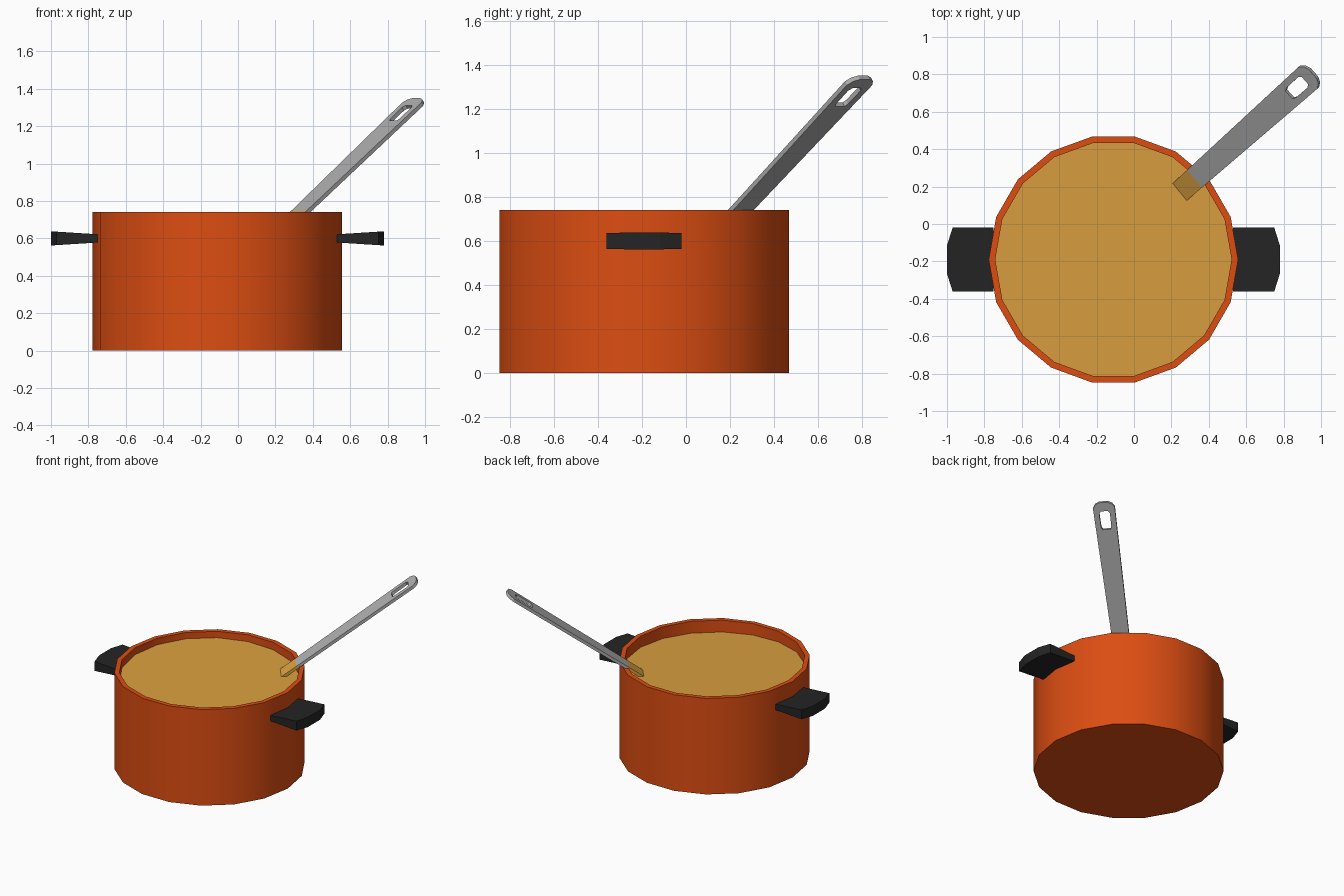
import bpy, bmesh, math
from mathutils import Vector, Matrix

if "Cube" in bpy.data.objects:
    bpy.data.objects.remove(bpy.data.objects["Cube"])

CX, CY, SIDES = -0.11, -0.19, 18


def material(name, rgb):
    m = bpy.data.materials.new(name)
    m.diffuse_color = (*rgb, 1)
    m.use_nodes = True
    m.node_tree.nodes["Principled BSDF"].inputs["Base Color"].default_value = m.diffuse_color
    return m


ORANGE = material("orange_enamel", (0.72, 0.075, 0.006))
SOUP = material("soup_yellow", (0.70, 0.35, 0.05))
BLACK = material("handle_black", (0.018, 0.018, 0.018))
STEEL = material("spoon_grey", (0.42, 0.42, 0.42))


def finish(bm, name, mat, smooth=False):
    bmesh.ops.recalc_face_normals(bm, faces=bm.faces)
    if smooth:
        for f in bm.faces:
            f.smooth = True
        for e in bm.edges:
            e.smooth = len(e.link_faces) == 2 and e.calc_face_angle() < math.radians(30)
    me = bpy.data.meshes.new(name)
    bm.to_mesh(me)
    bm.free()
    me.materials.append(mat)
    ob = bpy.data.objects.new(name, me)
    bpy.context.collection.objects.link(ob)
    return ob


def ring(bm, r, z):
    out = []
    for i in range(SIDES):
        a = math.tau * i / SIDES
        out.append(bm.verts.new((CX + r * math.cos(a), CY + r * math.sin(a), z)))
    return out


# pot: hollow 18-sided cup
bm = bmesh.new()
rings = [ring(bm, r, z) for r, z in ((0.667, 0), (0.667, 0.74), (0.632, 0.74), (0.632, 0.04))]
for a, b in zip(rings, rings[1:]):
    for i in range(SIDES):
        j = (i + 1) % SIDES
        bm.faces.new((a[i], a[j], b[j], b[i]))
bm.faces.new(rings[0])
bm.faces.new(rings[-1])
finish(bm, "pot", ORANGE, True)

# soup: slightly tilted surface
bm = bmesh.new()
surface = ring(bm, 0.634, 0.67)
for v in surface:
    v.co.z += 0.022 * ((v.co.y - CY) - (v.co.x - CX)) / 0.9
bm.faces.new(surface)
finish(bm, "soup", SOUP)

# side handles: slabs that thicken outwards, with a bowed outer edge
PLAN = [(0.64, -0.17), (0.86, -0.17), (0.89, -0.075), (0.89, 0.075), (0.86, 0.17), (0.64, 0.17)]
for name, s in (("right_handle", 1), ("left_handle", -1)):
    bm = bmesh.new()
    layers = []
    for k in (-1, 1):
        layers.append([bm.verts.new((CX + s * x, CY + y,
                                     0.6 + k * (0.022 + 0.016 * (x - 0.64) / 0.25)))
                       for x, y in PLAN])
    lo, hi = layers
    bm.faces.new(lo)
    bm.faces.new(hi)
    for i in range(len(PLAN)):
        j = (i + 1) % len(PLAN)
        bm.faces.new((lo[i], lo[j], hi[j], hi[i]))
    finish(bm, name, BLACK)

# spoon frame: u runs along the handle (horizontal distance), v across
SLOPE = 0.716
ALONG = Vector((0.747, 0.665, SLOPE))
ACROSS = Vector((-0.665, 0.747, 0))
START = Vector((0.26, 0.185, 0.685))
DOWN = -ALONG.cross(ACROSS).normalized()
THICK = 0.022


def plate(name, mat, loops):
    """Flat strip with optional holes, given thickness."""
    bm = bmesh.new()
    edges = []
    for loop in loops:
        vs = [bm.verts.new((u, v, 0)) for u, v in loop]
        edges += [bm.edges.new((vs[i], vs[(i + 1) % len(vs)])) for i in range(len(vs))]
    bmesh.ops.triangle_fill(bm, edges=edges, use_beauty=True, use_dissolve=False)
    ext = bmesh.ops.extrude_face_region(bm, geom=bm.faces[:], use_keep_orig=True)
    for v in ext["geom"]:
        if isinstance(v, bmesh.types.BMVert):
            v.co.z = 1
    for v in bm.verts:
        u, w, t = v.co
        v.co = START + ALONG * u + ACROSS * w + DOWN * (THICK * t)
    return finish(bm, name, mat)


def half_width(u):
    return 0.06 + 0.017 * u / 0.91


CUT = 0.085
wet = [(-0.1, half_width(-0.1)), (CUT, half_width(CUT))]
plate("spoon_wet_end", SOUP, [wet + [(u, -v) for u, v in reversed(wet)]])

side = [(CUT, half_width(CUT)), (0.895, 0.077), (0.918, 0.06), (0.93, 0.03)]
hole = [(0.76, 0.028), (0.775, 0.036), (0.86, 0.038), (0.875, 0.025)]
plate("spoon_handle", STEEL, [lp + [(u, -v) for u, v in reversed(lp)] for lp in (side, hole)])
